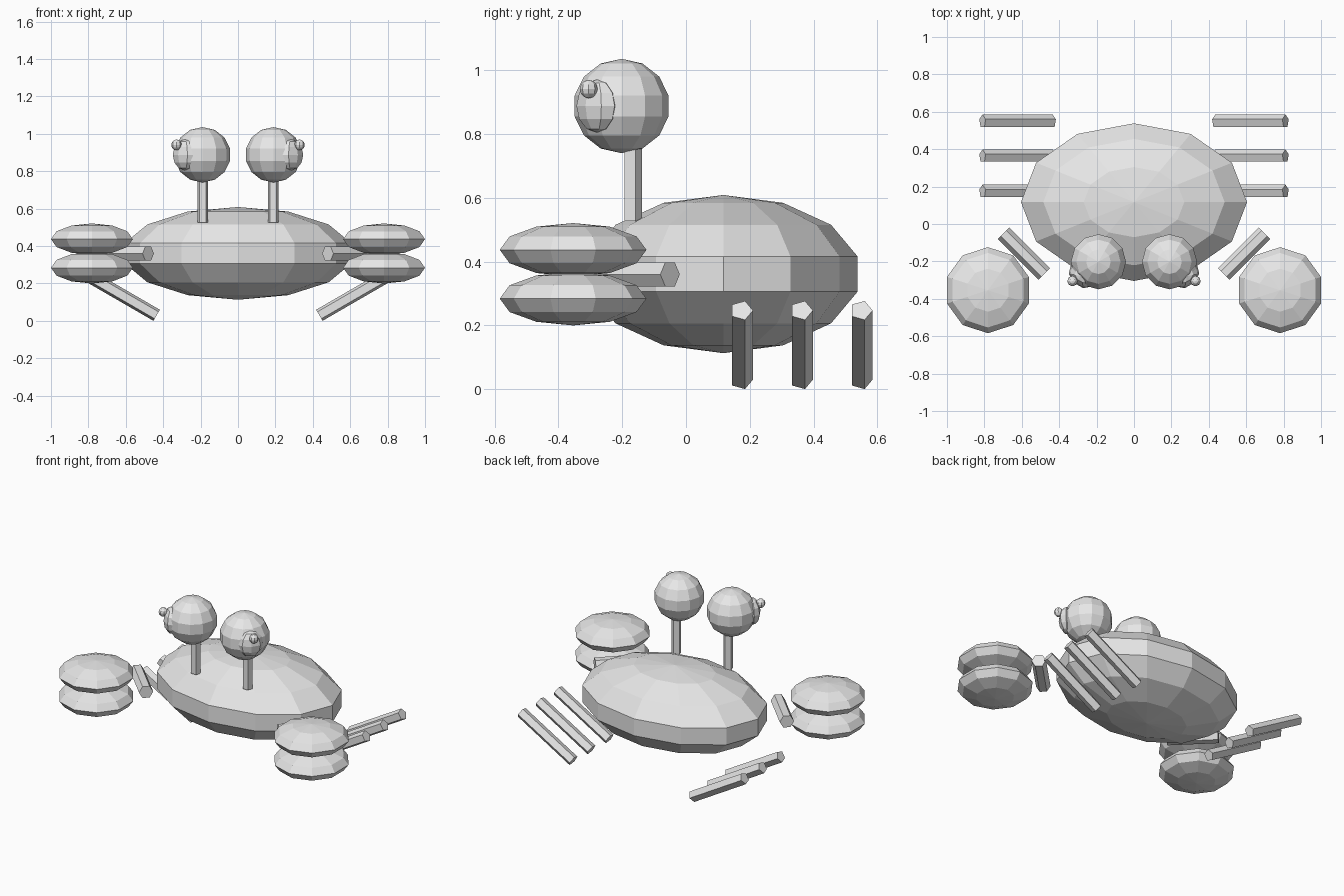
import bpy
import bmesh
import math
from mathutils import Matrix, Vector

cube = bpy.data.objects.get("Cube")
if cube:
    bpy.data.objects.remove(cube, do_unlink=True)

# One plain shell colour
GREY = (0.8, 0.8, 0.8, 1.0)
shell = bpy.data.materials.new("light_grey")
shell.use_nodes = True
shell.diffuse_color = GREY
shell.node_tree.nodes["Principled BSDF"].inputs["Base Color"].default_value = GREY


def finish(name, bm, matrix):
    """Turn a bmesh into a flat shaded object."""
    bm.transform(matrix)
    bmesh.ops.recalc_face_normals(bm, faces=bm.faces)
    mesh = bpy.data.meshes.new(name)
    bm.to_mesh(mesh)
    bm.free()
    mesh.materials.append(shell)
    obj = bpy.data.objects.new(name, mesh)
    bpy.context.collection.objects.link(obj)
    return obj


def ball(name, centre, radii, segments, rows, turn=0.0):
    """Low-poly ellipsoid, turned about the vertical."""
    bm = bmesh.new()
    bmesh.ops.create_uvsphere(bm, u_segments=segments, v_segments=rows, radius=1)
    place = Matrix.Translation(centre) @ Matrix.Rotation(turn, 4, "Z")
    return finish(name, bm, place @ Matrix.Diagonal((*radii, 1)))


def rod(name, start, end, radius, sides, corner):
    """Prism between two points, with one corner towards a direction."""
    start, end = Vector(start), Vector(end)
    axis = (end - start).normalized()
    y = Vector(corner).normalized()
    frame = Matrix((y.cross(axis), y, axis)).transposed().to_4x4()
    bm = bmesh.new()
    bmesh.ops.create_cone(bm, cap_ends=True, segments=sides, radius1=radius,
                          radius2=radius, depth=(end - start).length)
    return finish(name, bm, Matrix.Translation((start + end) / 2) @ frame)


ball("body", (0, 0.117, 0.361), (0.62, 0.432, 0.248), 12, 7)

for side, s in (("left", 1), ("right", -1)):
    # Eye on a stalk, with pupil and glint facing diagonally outwards
    rod(side + "_eye_stalk", (s * 0.188, -0.168, 0.527), (s * 0.188, -0.168, 0.82),
        0.03, 5, (0, 1, 0))
    ball(side + "_eye", (s * 0.19, -0.202, 0.888), (0.151, 0.151, 0.148), 12, 7)
    ball(side + "_pupil", (s * 0.284, -0.279, 0.888), (0.078, 0.051, 0.083),
         8, 6, s * math.pi / 4)
    ball(side + "_glint", (s * 0.329, -0.305, 0.941), (0.028, 0.028, 0.029),
         8, 6, s * math.pi / 4)

    # Arm and two-part claw
    rod(side + "_arm", (s * 0.48, -0.267, 0.36), (s * 0.697, -0.05, 0.36),
        0.043, 6, (s, -1, 0))
    for part, z in (("upper", 0.437), ("lower", 0.284)):
        ball(f"{side}_claw_{part}", (s * 0.781, -0.354, z), (0.23, 0.23, 0.084), 10, 6)

    # Three slanted legs
    for part, y in (("front", 0.174), ("middle", 0.362), ("back", 0.549)):
        rod(f"{side}_{part}_leg", (s * 0.435, y, 0.03), (s * 0.81, y, 0.247),
            0.036, 5, (0, 1, 0))
